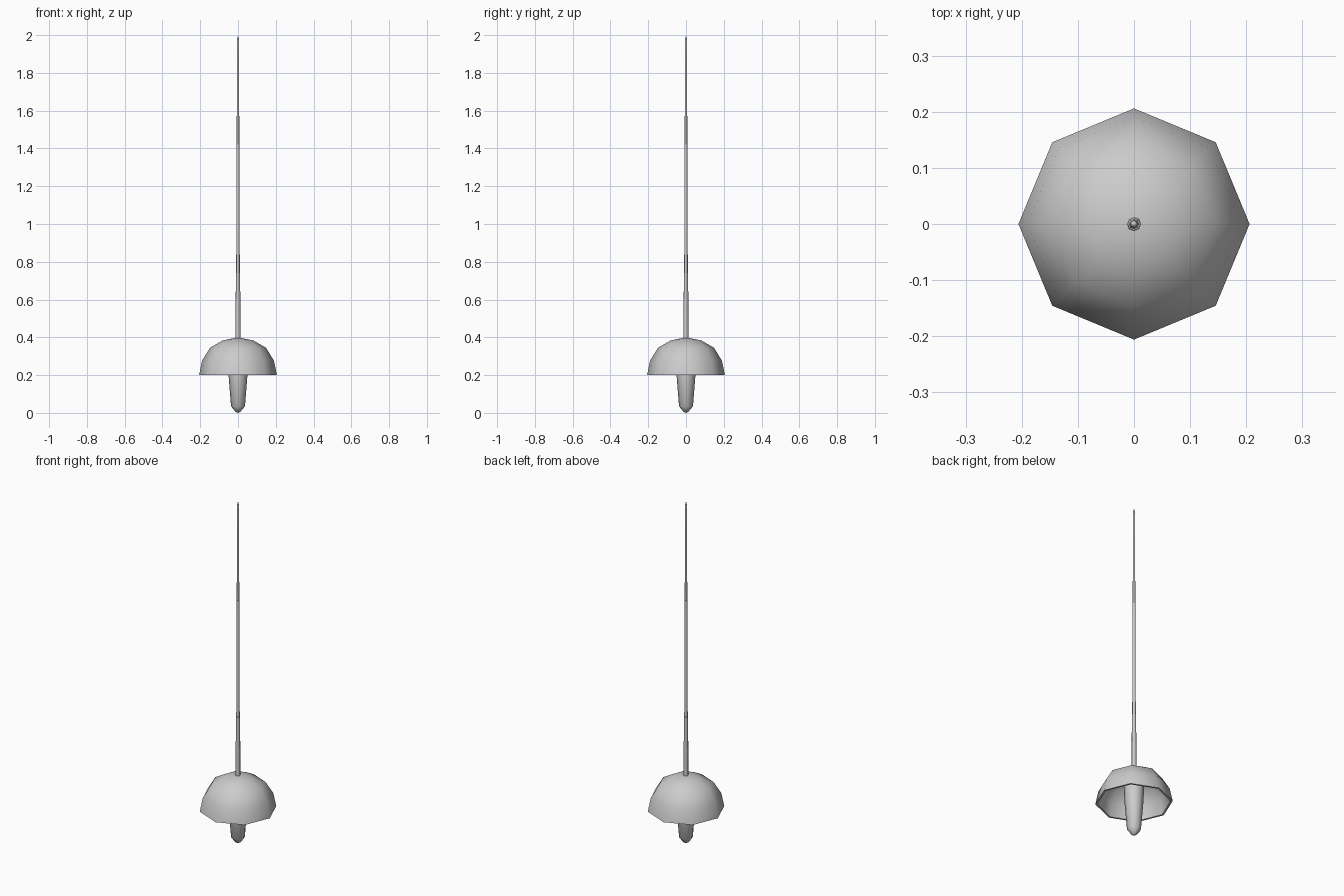
import bpy, bmesh, math

if "Cube" in bpy.data.objects:
    bpy.data.objects.remove(bpy.data.objects["Cube"])

SIDES = 8


def lathe(name, profile):
    """Revolve (radius, z) points into an eight-sided smooth part."""
    bm = bmesh.new()
    rings = []
    for r, z in profile:
        if r == 0:
            rings.append([bm.verts.new((0, 0, z))] * SIDES)
        else:
            rings.append([bm.verts.new((r * math.cos(2 * math.pi * i / SIDES),
                                        r * math.sin(2 * math.pi * i / SIDES), z))
                          for i in range(SIDES)])
    for a, b in zip(rings, rings[1:]):
        for i in range(SIDES):
            j = (i + 1) % SIDES
            bm.faces.new(list(dict.fromkeys((a[i], a[j], b[j], b[i]))))
    bmesh.ops.recalc_face_normals(bm, faces=bm.faces[:])
    mesh = bpy.data.meshes.new(name)
    bm.to_mesh(mesh)
    bm.free()
    obj = bpy.data.objects.new(name, mesh)
    bpy.context.collection.objects.link(obj)
    bpy.ops.object.select_all(action='DESELECT')
    obj.select_set(True)
    bpy.context.view_layer.objects.active = obj
    bpy.ops.object.shade_smooth_by_angle(angle=math.radians(50))
    return obj


# Bell guard: thin domed shell with outer and inner walls
lathe("bell_guard", [(0, 0.40), (0.08, 0.384), (0.148, 0.345), (0.19, 0.277), (0.206, 0.20),
                     (0.195, 0.20), (0.18, 0.273), (0.14, 0.336), (0.076, 0.373), (0, 0.388)])

# Grip tapering down to a rounded pommel
lathe("grip", [(0, 0.0), (0.014, 0.007), (0.037, 0.035), (0.050, 0.20), (0.058, 0.375), (0, 0.385)])

# Blade in three stepped lengths, each slimmer than the last
lathe("blade_base", [(0, 0.385), (0.013, 0.385), (0.0115, 0.74), (0, 0.74)])
lathe("blade_middle", [(0, 0.73), (0.0095, 0.73), (0.008, 1.42), (0, 1.42)])
lathe("blade_end", [(0, 1.41), (0.007, 1.41), (0.006, 1.83), (0, 1.83)])

# Pointed tip
lathe("tip", [(0, 1.82), (0.0065, 1.82), (0.0065, 1.97), (0, 2.0)])
